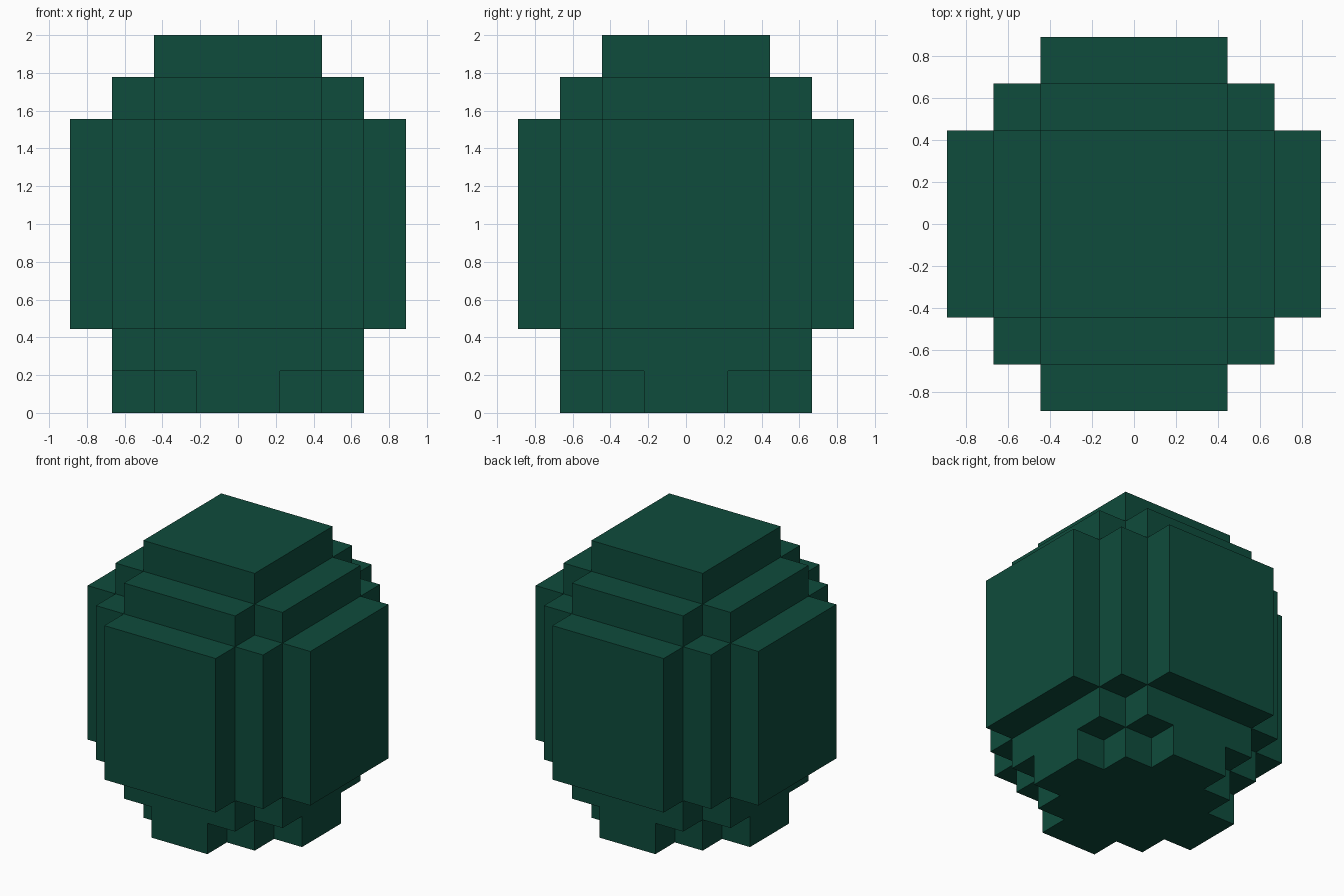
import bpy, bmesh, math
from mathutils import Vector

if "Cube" in bpy.data.objects:
    bpy.data.objects.remove(bpy.data.objects["Cube"])

U = 2 / 9  # one block

# Layers: bottom, top, and the half sizes (x, y) of the overlapping rectangles
LAYERS = [
    (0, 1, [(3, 1), (2, 2), (1, 3)]),
    (1, 2, [(3, 2), (2, 3)]),
    (2, 7, [(4, 2), (3, 3), (2, 4)]),
    (7, 8, [(3, 2), (2, 3)]),
    (8, 9, [(2, 2)]),
]

# Blocks filled by the layers
blocks = {(x, y, z)
          for z0, z1, rects in LAYERS
          for hx, hy in rects
          for x in range(-hx, hx)
          for y in range(-hy, hy)
          for z in range(z0, z1)}

# Egg shell: only the outward faces of the blocks, merged into flat panels
bm = bmesh.new()
for b in blocks:
    for axis in range(3):
        for side in (0, 1):
            near = list(b)
            near[axis] += 1 if side else -1
            if tuple(near) in blocks:
                continue
            i, j = (axis + 1) % 3, (axis + 2) % 3
            ring = []
            for di, dj in ((0, 0), (1, 0), (1, 1), (0, 1)):
                p = list(b)
                p[axis] += side
                p[i] += di
                p[j] += dj
                ring.append(bm.verts.new(Vector(p) * U))
            bm.faces.new(ring if side else ring[::-1])
bmesh.ops.remove_doubles(bm, verts=bm.verts[:], dist=1e-4)
bmesh.ops.dissolve_limit(bm, angle_limit=math.radians(1),
                         verts=bm.verts[:], edges=bm.edges[:])

mesh = bpy.data.meshes.new("egg_shell")
bm.to_mesh(mesh)
bm.free()

green = bpy.data.materials.new("dark green")
green.diffuse_color = (0.0045, 0.072, 0.045, 1)
green.use_nodes = True
green.node_tree.nodes["Principled BSDF"].inputs["Base Color"].default_value = green.diffuse_color
mesh.materials.append(green)
egg = bpy.data.objects.new("egg_shell", mesh)
bpy.context.collection.objects.link(egg)
